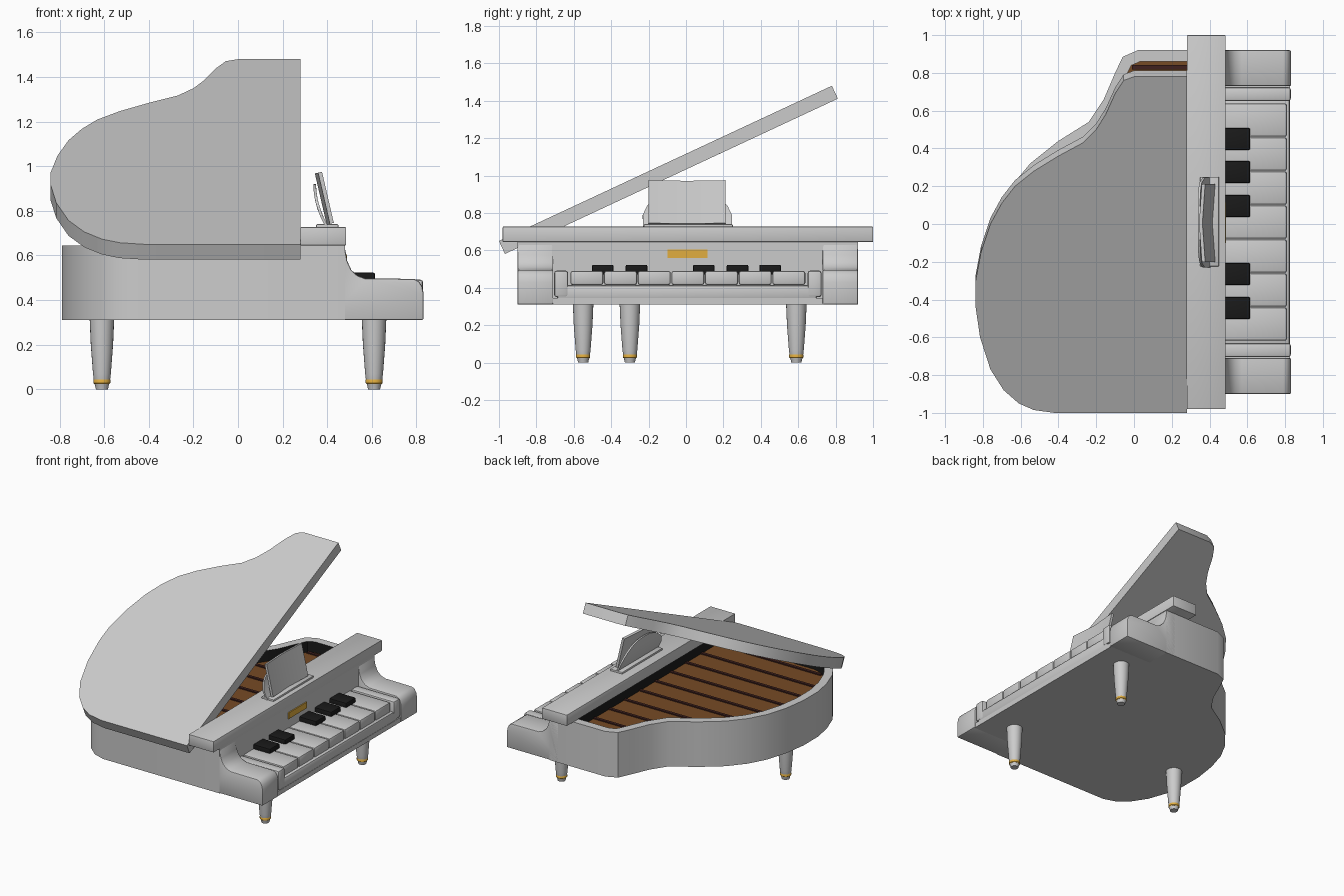
import bpy, bmesh, math
from mathutils import Vector

if "Cube" in bpy.data.objects:
    bpy.data.objects.remove(bpy.data.objects["Cube"])


def material(name, rgb):
    m = bpy.data.materials.new(name)
    m.diffuse_color = (*rgb, 1)
    m.use_nodes = True
    m.node_tree.nodes["Principled BSDF"].inputs["Base Color"].default_value = m.diffuse_color
    return m


BLACK = material("black", (0.01, 0.01, 0.01))
WOOD = material("wood", (0.18, 0.07, 0.018))
STRING = material("string", (0.05, 0.015, 0.013))
GOLD = material("gold", (0.75, 0.42, 0.05))


def finish(bm, name, mats=(), angle=35):
    bmesh.ops.recalc_face_normals(bm, faces=bm.faces)
    me = bpy.data.meshes.new(name)
    bm.to_mesh(me)
    bm.free()
    ob = bpy.data.objects.new(name, me)
    bpy.context.collection.objects.link(ob)
    for m in mats:
        me.materials.append(m)
    bpy.ops.object.select_all(action='DESELECT')
    ob.select_set(True)
    bpy.context.view_layer.objects.active = ob
    bpy.ops.object.shade_smooth_by_angle(angle=math.radians(angle))
    return ob


def bevel_sharp(bm, width, seg=2):
    bm.normal_update()
    edges = [e for e in bm.edges if len(e.link_faces) == 2 and e.calc_face_angle() > 0.7]
    bmesh.ops.bevel(bm, geom=edges, offset=width, segments=seg, profile=0.5, affect='EDGES')


def prism(name, pts, a, b, axis='z', mats=(), bevel=0):
    """Extrude a flat outline: xy outline along z, or xz outline along y."""
    put = (lambda p, h: (p[0], p[1], h)) if axis == 'z' else (lambda p, h: (p[0], h, p[1]))
    bm = bmesh.new()
    lo = [bm.verts.new(put(p, a)) for p in pts]
    hi = [bm.verts.new(put(p, b)) for p in pts]
    n = len(pts)
    bm.faces.new(lo[::-1])
    bm.faces.new(hi)
    for i in range(n):
        j = (i + 1) % n
        bm.faces.new((lo[i], lo[j], hi[j], hi[i]))
    bmesh.ops.recalc_face_normals(bm, faces=bm.faces)
    if bevel:
        bevel_sharp(bm, bevel)
    return finish(bm, name, mats)


def box(name, x, y, z, mats=(), bevel=0):
    pts = [(x[0], y[0]), (x[1], y[0]), (x[1], y[1]), (x[0], y[1])]
    return prism(name, pts, z[0], z[1], 'z', mats, bevel)


def lathe(name, profile, cx, cy, mats=(), n=24):
    bm = bmesh.new()
    rings = [[bm.verts.new((cx + r * math.cos(2 * math.pi * k / n),
                            cy + r * math.sin(2 * math.pi * k / n), z)) for k in range(n)]
             for r, z in profile]
    for p, q in zip(rings, rings[1:]):
        for k in range(n):
            bm.faces.new((p[k], p[(k + 1) % n], q[(k + 1) % n], q[k]))
    bm.faces.new(rings[0][::-1])
    bm.faces.new(rings[-1])
    return finish(bm, name, mats)


# Curved case: outer wall, rim, dark inner wall, floor
outline = [(0.48, 0.92), (0.02, 0.92), (-0.06, 0.885), (-0.10, 0.80), (-0.16, 0.66), (-0.24, 0.54),
           (-0.40, 0.44), (-0.55, 0.32), (-0.65, 0.20), (-0.72, 0.07), (-0.765, -0.08),
           (-0.79, -0.25), (-0.79, -0.42), (-0.765, -0.56), (-0.715, -0.70), (-0.65, -0.80),
           (-0.57, -0.87), (-0.48, -0.90), (0.48, -0.90)]


def inset(pts, w):
    out = []
    for i, p in enumerate(pts):
        p = Vector(p)
        d = []
        if i > 0:
            d.append((p - Vector(pts[i - 1])).normalized())
        if i < len(pts) - 1:
            d.append((Vector(pts[i + 1]) - p).normalized())
        norms = [Vector((-v.y, v.x)) for v in d]
        m = sum(norms, Vector((0, 0))).normalized()
        out.append(p + m * (w / m.dot(norms[0])))
    return out


inner = inset(outline, 0.06)
inner[0].x = inner[-1].x = 0.30
Z0, Z1, ZB = 0.31, 0.645, 0.565
bm = bmesh.new()
ring = lambda pts, z: [bm.verts.new((p[0], p[1], z)) for p in pts]
ob_, ot, it, ib = ring(outline, Z0), ring(outline, Z1), ring(inner, Z1), ring(inner, ZB - 0.01)
n = len(outline)
bm.faces.new(ob_[::-1])
bm.faces.new(ib)
for i in range(n):
    j = (i + 1) % n
    bm.faces.new((ob_[i], ob_[j], ot[j], ot[i]))
    bm.faces.new((ot[i], ot[j], it[j], it[i]))
    bm.faces.new((it[i], it[j], ib[j], ib[i])).material_index = 1
finish(bm, "case", [None, BLACK])

# Soundboard and strings
prism("soundboard", [tuple(p) for p in inner], ZB - 0.012, ZB, 'z', [WOOD])


def left_limit(y):
    xs = []
    for p, q in zip(inner, inner[1:]):
        if min(p.y, q.y) <= y <= max(p.y, q.y) and abs(p.y - q.y) > 1e-4:
            xs.append(p.x + (q.x - p.x) * (y - p.y) / (q.y - p.y))
    return min(xs)


for k in range(10):
    y = 0.83 - 0.18 * k
    box("string", (left_limit(y) + 0.01, 0.30), (y - 0.011, y + 0.011), (ZB - 0.002, ZB + 0.008), [STRING])

# Open lid, drawn flat then tilted about the hinge
T = math.radians(25)
lid_plan = [(0.28, 0.78), (0.0, 0.78), (-0.055, 0.76), (-0.10, 0.69), (-0.15, 0.58), (-0.20, 0.50),
            (-0.27, 0.43), (-0.40, 0.36), (-0.53, 0.28), (-0.63, 0.20), (-0.70, 0.11), (-0.76, 0.0),
            (-0.81, -0.15), (-0.84, -0.31), (-0.84, -0.43), (-0.815, -0.60), (-0.76, -0.77),
            (-0.69, -0.88), (-0.61, -0.95), (-0.53, -0.985), (-0.42, -1.0), (0.28, -1.0)]
lid = prism("lid", [(x, (y + 1) / math.cos(T)) for x, y in lid_plan], -0.076, 0)
lid.location = (0, -1, 0.65)
lid.rotation_euler = (T, 0, 0)

# Front shelf
box("shelf", (0.28, 0.485), (-0.98, 1.0), (0.645, 0.727), bevel=0.004)

# Arms beside the keyboard
arm = [(0.40, 0.31), (0.832, 0.31), (0.832, 0.43), (0.826, 0.46), (0.812, 0.483), (0.79, 0.495),
       (0.57, 0.497), (0.535, 0.51), (0.508, 0.535), (0.49, 0.575), (0.478, 0.64), (0.40, 0.64)]
for a, b in ((-0.90, -0.71), (0.73, 0.92)):
    prism("arm", arm, a, b, 'y', bevel=0.008)

# Key bed, key slip, cheek blocks
box("key_bed", (0.47, 0.825), (-0.72, 0.74), (0.31, 0.345))
box("key_slip", (0.47, 0.825), (-0.69, 0.70), (0.335, 0.415), bevel=0.015)
for a, b in ((-0.705, -0.63), (0.65, 0.725)):
    box("cheek_block", (0.47, 0.83), (a, b), (0.35, 0.492), bevel=0.014)

# Keys
for k in range(7):
    y = -0.62 + 0.18 * k
    box("white_key", (0.46, 0.81), (y + 0.002, y + 0.178), (0.415, 0.49), bevel=0.012)
for y in (-0.445, -0.265, 0.095, 0.275, 0.45):
    box("black_key", (0.47, 0.615), (y - 0.058, y + 0.058), (0.47, 0.523), [BLACK], bevel=0.008)

# Plaque
box("plaque", (0.47, 0.488), (-0.10, 0.115), (0.56, 0.605), [GOLD])

# Music stand: foot, curved arched back, open book
box("stand_foot", (0.35, 0.45), (-0.225, 0.25), (0.72, 0.74), bevel=0.005)
bm = bmesh.new()
rows, cols = 8, 20
grid = []
for c in range(cols + 1):
    u = -1 + 2 * c / cols
    h = 0.06 + 0.13 * (1 - abs(u) ** 2.2) ** 0.6 if abs(u) < 1 else 0.06
    col = []
    for r in range(rows + 1):
        z = h * r / rows
        x = 0.35 + 0.055 * (1 - z / 0.19) ** 2
        col.append(bm.verts.new((x, 0.007 + 0.238 * u, 0.73 + z)))
    grid.append(col)
for p, q in zip(grid, grid[1:]):
    for r in range(rows):
        bm.faces.new((p[r], q[r], q[r + 1], p[r + 1]))
bmesh.ops.recalc_face_normals(bm, faces=bm.faces)
bmesh.ops.solidify(bm, geom=bm.faces[:], thickness=0.012)
finish(bm, "stand_back")

fold = [(0.0, -0.20), (-0.015, 0.005), (0.0, 0.212), (0.018, 0.212), (0.003, 0.005), (0.018, -0.20)]
book = prism("book", fold, 0, 0.235)
book.location = (0.412, 0, 0.742)
book.rotation_euler = (0, -math.radians(13), 0)

# Tapered legs with gold rings
for x, y in ((0.61, -0.55), (0.61, 0.59), (-0.61, -0.30)):
    lathe("leg", [(0.027, 0), (0.031, 0.018), (0.035, 0.03), (0.04, 0.07), (0.05, 0.2),
                  (0.055, 0.315)], x, y)
    lathe("leg_ring", [(0.034, 0.024), (0.038, 0.028), (0.038, 0.042), (0.036, 0.046)], x, y, [GOLD])
